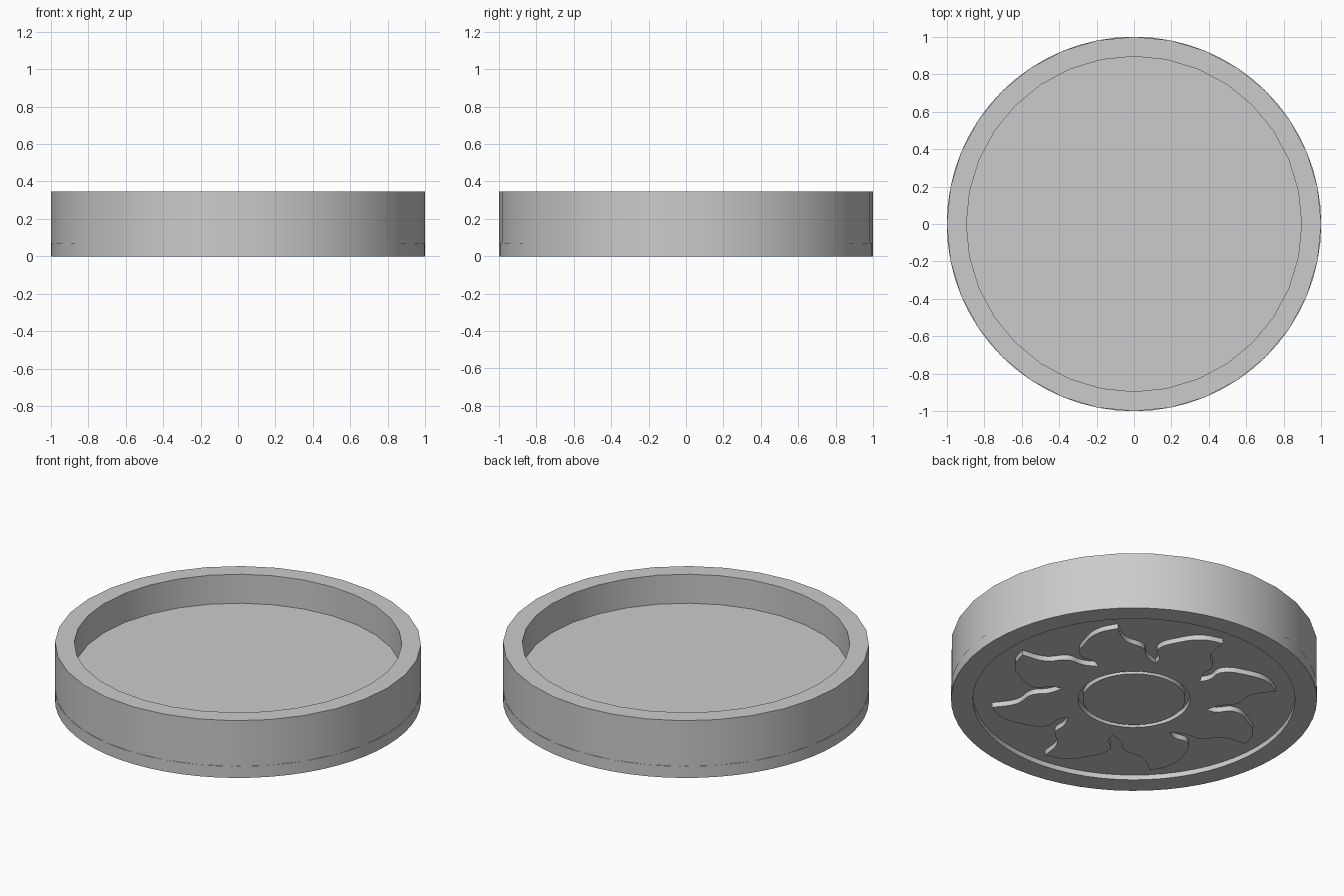
import bpy, bmesh
from math import cos, sin, pi, radians

cube = bpy.data.objects.get("Cube")
if cube:
    bpy.data.objects.remove(cube)

grey = bpy.data.materials.new("plain grey")
grey.use_nodes = True
grey.diffuse_color = (0.6, 0.6, 0.6, 1)
grey.node_tree.nodes["Principled BSDF"].inputs["Base Color"].default_value = (0.6, 0.6, 0.6, 1)


def finish(ob):
    """Give the part its colour and smooth its round sides."""
    ob.data.materials.clear()
    ob.data.materials.append(grey)
    bpy.ops.object.select_all(action='DESELECT')
    ob.select_set(True)
    bpy.context.view_layer.objects.active = ob
    bpy.ops.object.shade_smooth_by_angle(angle=radians(30))


def lathe(name, profile, sides):
    """Turn a list of (radius, height) points around z."""
    bm = bmesh.new()
    verts = [bm.verts.new((r, 0, z)) for r, z in profile]
    edges = [bm.edges.new(pair) for pair in zip(verts, verts[1:])]
    bmesh.ops.spin(bm, geom=verts + edges, cent=(0, 0, 0), axis=(0, 0, 1),
                   angle=2 * pi, steps=sides, use_merge=True)
    bmesh.ops.remove_doubles(bm, verts=bm.verts, dist=1e-4)
    bmesh.ops.recalc_face_normals(bm, faces=bm.faces)
    mesh = bpy.data.meshes.new(name)
    bm.to_mesh(mesh)
    bm.free()
    ob = bpy.data.objects.new(name, mesh)
    bpy.context.collection.objects.link(ob)
    finish(ob)
    return ob


TOP, FLOOR, SEAM, RECESS = 0.345, 0.17, 0.07, 0.03

# Dish with its raised wall, and the base with a recessed underside
lathe("dish", [(0, SEAM), (1, SEAM), (1, TOP), (0.895, TOP), (0.895, FLOOR), (0, FLOOR)], 32)
lathe("base", [(0, RECESS), (0.88, RECESS), (0.88, 0), (1, 0), (1, SEAM), (0, SEAM)], 64)

# Round centre of the sun relief
lathe("sun_centre", [(0, 0), (0.28, 0), (0.28, RECESS + 0.002), (0, RECESS + 0.002)], 48)

# One curling flame, from valley to tip and back; the flag marks sharp corners
flame = [(0.38, -0.15, True), (0.46, -0.11, False), (0.55, -0.10, False),
         (0.64, -0.01, False), (0.78, 0.02, True), (0.74, 0.13, False),
         (0.64, 0.21, False), (0.50, 0.25, False), (0.43, 0.18, False)]


def add_loop(curve, points):
    """Add a closed outline of (x, y, sharp) points."""
    spline = curve.splines.new('BEZIER')
    spline.bezier_points.add(len(points) - 1)
    spline.use_cyclic_u = True
    spline.resolution_u = 5
    for bp, (x, y, sharp) in zip(spline.bezier_points, points):
        bp.co = (x, y, 0)
        bp.handle_left_type = bp.handle_right_type = 'VECTOR' if sharp else 'AUTO'


# Ring of eight flames, open in the middle
curve = bpy.data.curves.new("sun_flames", 'CURVE')
curve.dimensions = '2D'
curve.fill_mode = 'BOTH'
curve.extrude = (RECESS + 0.002) / 2
outline = []
for i in range(8):
    a = i * pi / 4
    for u, v, sharp in flame:
        outline.append((u * cos(a) - v * sin(a), -(u * sin(a) + v * cos(a)), sharp))
add_loop(curve, outline)
add_loop(curve, [(0.305 * cos(k * pi / 8), 0.305 * sin(k * pi / 8), False) for k in range(16)])

sun = bpy.data.objects.new("sun_flames", curve)
bpy.context.collection.objects.link(sun)
sun.location.z = curve.extrude
bpy.ops.object.select_all(action='DESELECT')
sun.select_set(True)
bpy.context.view_layer.objects.active = sun
bpy.ops.object.convert(target='MESH')
sun = bpy.context.view_layer.objects.active
bm = bmesh.new()
bm.from_mesh(sun.data)
bmesh.ops.remove_doubles(bm, verts=bm.verts, dist=1e-4)
bmesh.ops.recalc_face_normals(bm, faces=bm.faces)
bm.to_mesh(sun.data)
bm.free()
finish(sun)
